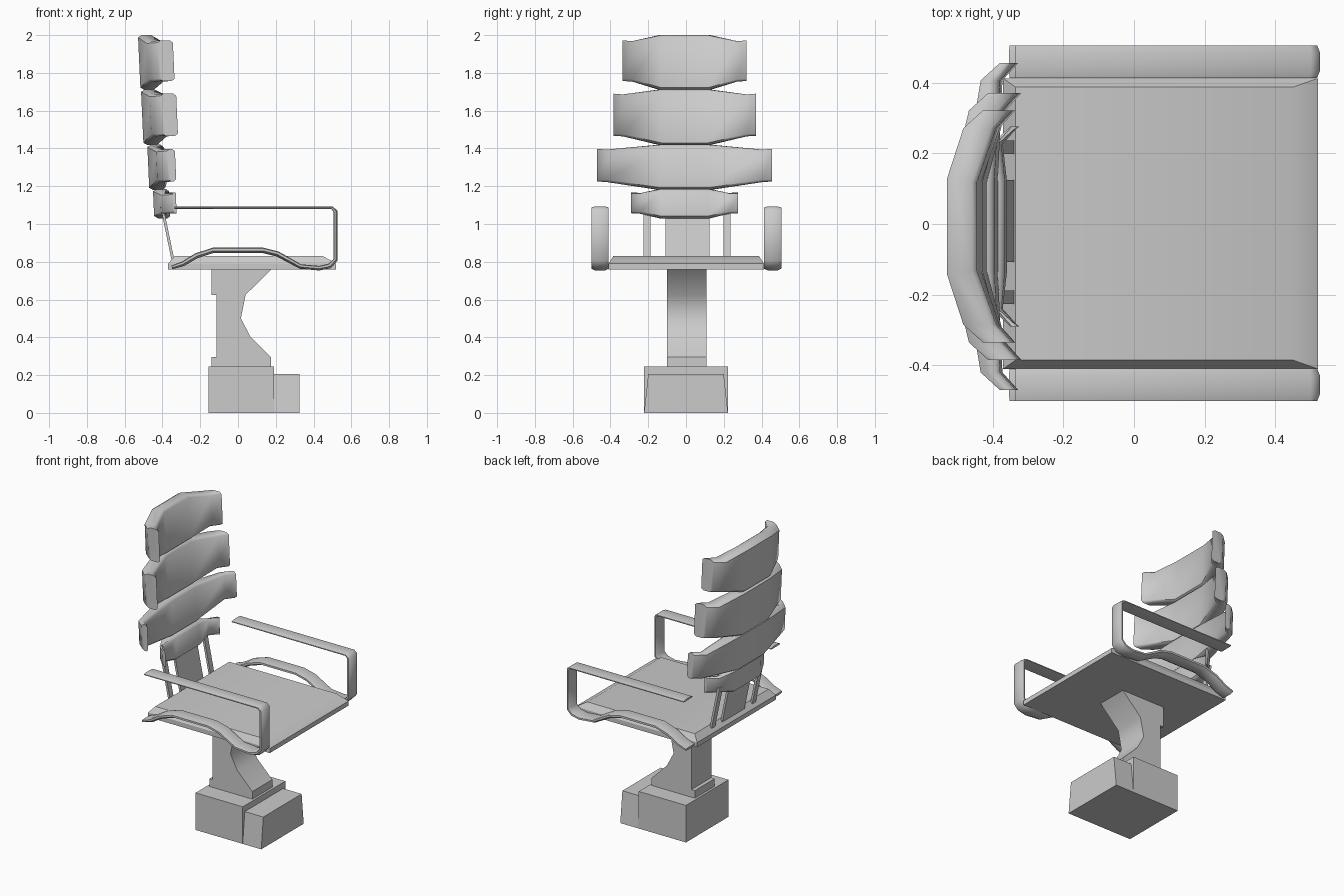
import bpy, bmesh, math
from mathutils import Vector

if "Cube" in bpy.data.objects:
    bpy.data.objects.remove(bpy.data.objects["Cube"])


def loft(name, rings, angle=40):
    """Skin a list of equal-length closed rings and cap both ends."""
    bm = bmesh.new()
    vs = [[bm.verts.new(p) for p in r] for r in rings]
    n = len(rings[0])
    for a, b in zip(vs, vs[1:]):
        for i in range(n):
            j = (i + 1) % n
            bm.faces.new((a[i], a[j], b[j], b[i]))
    bm.faces.new(vs[0])
    bm.faces.new(vs[-1])
    bmesh.ops.recalc_face_normals(bm, faces=bm.faces)
    me = bpy.data.meshes.new(name)
    bm.to_mesh(me)
    bm.free()
    ob = bpy.data.objects.new(name, me)
    bpy.context.collection.objects.link(ob)
    bpy.ops.object.select_all(action='DESELECT')
    ob.select_set(True)
    bpy.context.view_layer.objects.active = ob
    bpy.ops.object.shade_smooth_by_angle(angle=math.radians(angle))
    return ob


def rect(x0, x1, y0, y1, z):
    return [(x0, y0, z), (x1, y0, z), (x1, y1, z), (x0, y1, z)]


def extrude_y(name, profile, y0, y1):
    return loft(name, [[(x, y, z) for x, z in profile] for y in (y0, y1)])


# Base: tall rear block and lower tapered toe
loft("base_block", [rect(-.155, .19, -.222, .222, 0), rect(-.155, .19, -.222, .222, .245)])
loft("base_toe", [rect(.185, .325, -.222, .222, 0), rect(.185, .325, -.2, .2, .205)])

# Pedestal with a waisted front
extrude_y("pedestal", [(-.14, .245), (.175, .245), (.175, .295), (.065, .405), (.015, .5),
                       (.04, .625), (.18, .762), (-.14, .762), (-.14, .625), (-.115, .625),
                       (-.115, .295), (-.14, .295)], -.1, .108)

# Seat cushion
loft("seat", [rect(-.37, .52, -.41, .412, .76), rect(-.37, .52, -.41, .412, .79),
              rect(-.335, .45, -.385, .387, .83)], 30)

# Armrests: flat band following a side-view path (x, z, half thickness)
ARM = [(-.335, 1.086, .006), (.497, 1.086, .007), (.516, 1.068, .01), (.516, .81, .01),
       (.485, .778, .013), (.43, .766, .012), (.33, .775, .012), (.21, .841, .014),
       (.13, .861, .014), (-.13, .861, .014), (-.22, .832, .014), (-.29, .79, .013),
       (-.35, .77, .01)]


def armrest(name, yc):
    pts = [Vector(p[:2]) for p in ARM]
    rings = []
    for i, (x, z, h) in enumerate(ARM):
        a = (pts[i] - pts[max(i - 1, 0)]).normalized()
        b = (pts[min(i + 1, len(pts) - 1)] - pts[i]).normalized()
        t = (a + b).normalized()
        k = 1 / max(t.dot(a if a.length else b), .6)
        nx, nz = -t.y * k, t.x * k
        sec = [(-.046, -.7), (-.046, .2), (-.026, 1), (.026, 1), (.046, .2), (.046, -.7),
               (.03, -1), (-.03, -1)]
        rings.append([(x + nx * h * s, yc + y, z + nz * h * s) for y, s in sec])
    loft(name, rings, 50)


armrest("armrest_left", .459)
armrest("armrest_right", -.455)

# Back supports: broad centre plate and two thin bars
for name, y0, y1 in (("back_plate", -.108, .124), ("back_bar_right", -.226, -.188),
                     ("back_bar_left", .198, .236)):
    extrude_y(name, [(-.35, .8), (-.335, .8), (-.395, 1.09), (-.41, 1.09)], y0, y1)


# Back slats: curved padded bands, tallest in the middle
def slat(name, back, tip, half, z0, z1, e0, e1):
    yc, lean, zm = -.007, .045, (z0 + z1) / 2
    w = half - .05
    # stations: y, outer x, inner x, bottom z, top z
    st = [(half, half, back + .1, tip, e0, e1),
          (w, w, back + .045, tip - .045, e0 - .003, e1 - .004),
          (.135, .125, back, back + .085, z0, z1)]
    st = [(-a, -b, *r) for a, b, *r in st] + st[::-1]
    rings = []
    for yo, yi, xo, xi, b, t in st:
        c = .012
        sec = [(xo, yo, b + c), (xo + .02, yo, b), (xi - .015, yi, b), (xi, yi, b + c),
               (xi, yi, t - c), (xi - .015, yi, t), (xo + .02, yo, t), (xo, yo, t - c)]
        rings.append([(x - lean * (z - zm), y + yc, z) for x, y, z in sec])
    loft(name, rings, 50)


slat("slat_top", -.523, -.34, .328, 1.71, 2.0, 1.757, 1.972)
slat("slat_upper", -.507, -.322, .378, 1.418, 1.712, 1.467, 1.69)
slat("slat_lower", -.475, -.33, .463, 1.18, 1.42, 1.225, 1.398)
slat("slat_bottom", -.447, -.328, .283, 1.03, 1.185, 1.057, 1.168)
